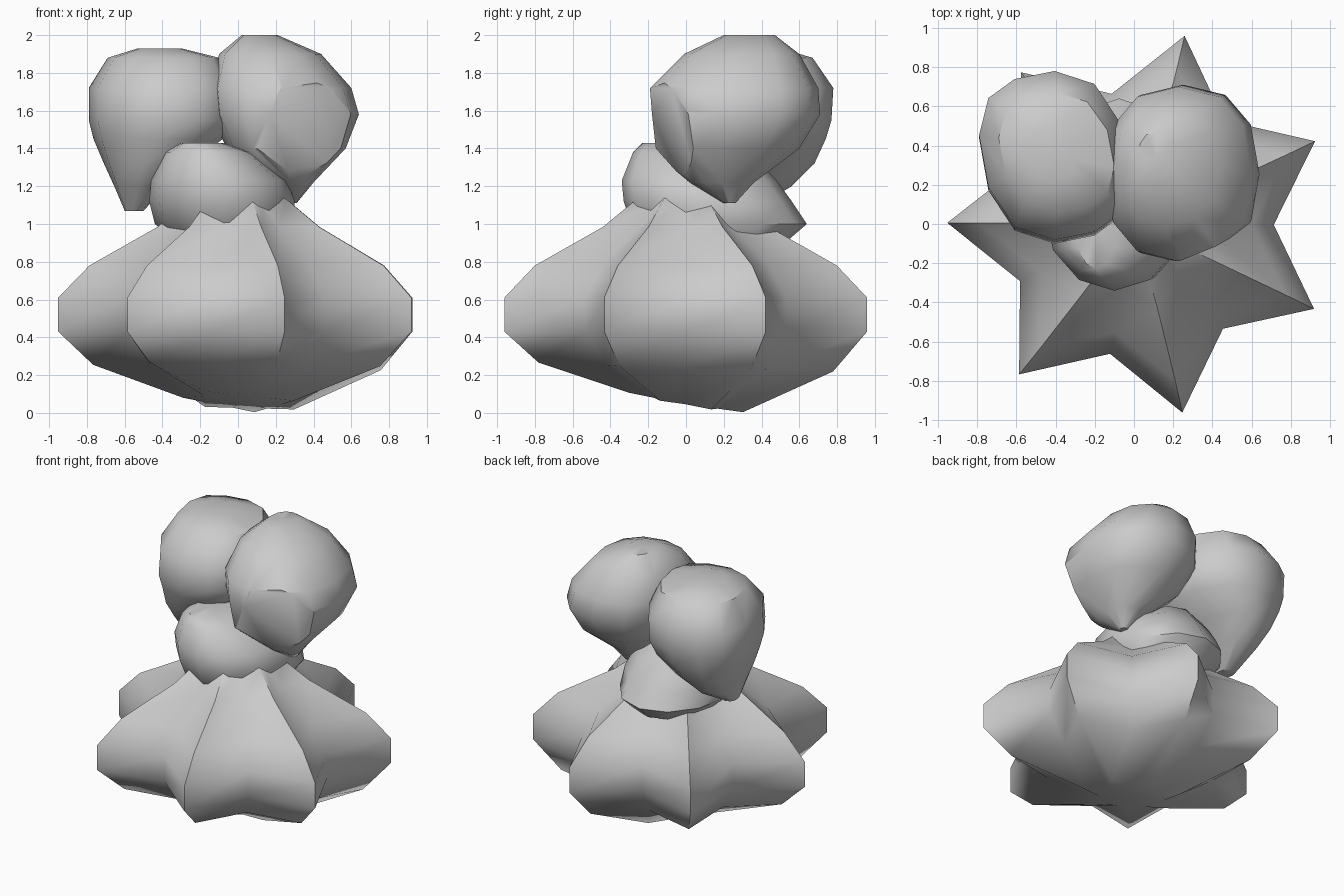
import bpy, bmesh, math
from mathutils import Vector

if "Cube" in bpy.data.objects:
    bpy.data.objects.remove(bpy.data.objects["Cube"])


def bridge(name, rings, angle, cut=None):
    """Skin a stack of equal-length point rings, capped at both ends."""
    bm = bmesh.new()
    vr = [[bm.verts.new(p) for p in ring] for ring in rings]
    n = len(vr[0])
    for a, b in zip(vr, vr[1:]):
        for i in range(n):
            j = (i + 1) % n
            bm.faces.new((a[i], a[j], b[j], b[i]))
    for ring in (vr[0], vr[-1]):
        c = bm.verts.new(sum((v.co for v in ring), Vector()) / n)
        for i in range(n):
            bm.faces.new((ring[i], ring[(i + 1) % n], c))
    if cut:
        geom = bm.verts[:] + bm.edges[:] + bm.faces[:]
        res = bmesh.ops.bisect_plane(bm, geom=geom, plane_co=cut[0], plane_no=cut[1],
                                     clear_outer=True)
        edges = [e for e in res["geom_cut"] if isinstance(e, bmesh.types.BMEdge)]
        bmesh.ops.holes_fill(bm, edges=edges)
    bmesh.ops.recalc_face_normals(bm, faces=bm.faces[:])
    me = bpy.data.meshes.new(name)
    bm.to_mesh(me)
    bm.free()
    ob = bpy.data.objects.new(name, me)
    bpy.context.collection.objects.link(ob)
    bpy.ops.object.select_all(action="DESELECT")
    ob.select_set(True)
    bpy.context.view_layer.objects.active = ob
    bpy.ops.object.shade_smooth_by_angle(angle=math.radians(angle))
    return ob


def box_ring(z, x0, x1, y0, y1, n=12, power=0.85, skew=0.0):
    """Rounded ring fitted to an x/y range; skew slides its sides in y."""
    pts = []
    for i in range(n):
        t = 2 * math.pi * i / n
        c, s = math.cos(t), math.sin(t)
        u = math.copysign(abs(c) ** power, c)
        v = math.copysign(abs(s) ** power, s)
        y = (y0 + y1) / 2 + v * (y1 - y0) / 2 - skew * u * (1 - v * v) * (y1 - y0)
        pts.append(((x0 + x1) / 2 + u * (x1 - x0) / 2, y, z))
    return pts


# seven-ribbed base: ridge profile (radius, height)
profile = [(0.31, 0.06), (0.80, 0.245), (0.985, 0.43), (0.985, 0.61),
           (0.82, 0.78), (0.45, 0.985), (0.27, 1.13), (0.10, 1.22)]


def star_ring(r, z):
    pts = []
    for i in range(14):
        t = math.radians(76.8) + math.pi * i / 7
        k = r * (1 if i % 2 == 0 else 0.69)
        x, y = k * math.cos(t), k * math.sin(t)
        lean = max(0, 1 - z / 0.4)          # underside dips to the back right
        pts.append((x + 0.033 * min(1, r / 0.6), y,
                    max(0, z - lean * (0.2 * y + 0.08 * x) * (0.31 / r))))
    return pts


bridge("ribbed_base", [star_ring(r, z) for r, z in profile], 62)

# leaning neck
neck = [(0.88, -0.30, 0.20, -0.15, 0.50), (1.00, -0.44, 0.29, -0.29, 0.64),
        (1.12, -0.47, 0.30, -0.33, 0.56), (1.23, -0.46, 0.26, -0.34, 0.48),
        (1.38, -0.39, 0.08, -0.28, 0.34), (1.43, -0.30, -0.08, -0.23, 0.20)]
bridge("neck", [box_ring(*r, power=1.0) for r in neck], 40)

# left bulb
left = [(1.07, -0.60, -0.50, 0.20, 0.34), (1.20, -0.655, -0.38, 0.08, 0.56),
        (1.32, -0.71, -0.26, -0.01, 0.68), (1.45, -0.765, -0.08, -0.06, 0.74),
        (1.55, -0.79, -0.02, -0.10, 0.77), (1.72, -0.79, -0.02, -0.08, 0.78),
        (1.88, -0.69, -0.10, 0.06, 0.67), (1.93, -0.53, -0.30, 0.22, 0.50)]
bridge("left_bulb", [box_ring(*r, power=0.92, skew=0.12) for r in left], 40)

# right bulb with one flat slice on its lower front
right = [(1.11, 0.26, 0.31, 0.20, 0.26), (1.22, 0.15, 0.40, 0.02, 0.36),
         (1.40, -0.06, 0.57, -0.20, 0.60), (1.58, -0.14, 0.64, -0.20, 0.71),
         (1.72, -0.15, 0.60, -0.19, 0.70), (1.90, -0.10, 0.44, -0.01, 0.60),
         (2.00, 0.02, 0.21, 0.20, 0.47)]
bridge("right_bulb", [box_ring(*r) for r in right], 40,
       cut=((0.0, -0.20, 1.38), (0.075, -0.167, -0.046)))
